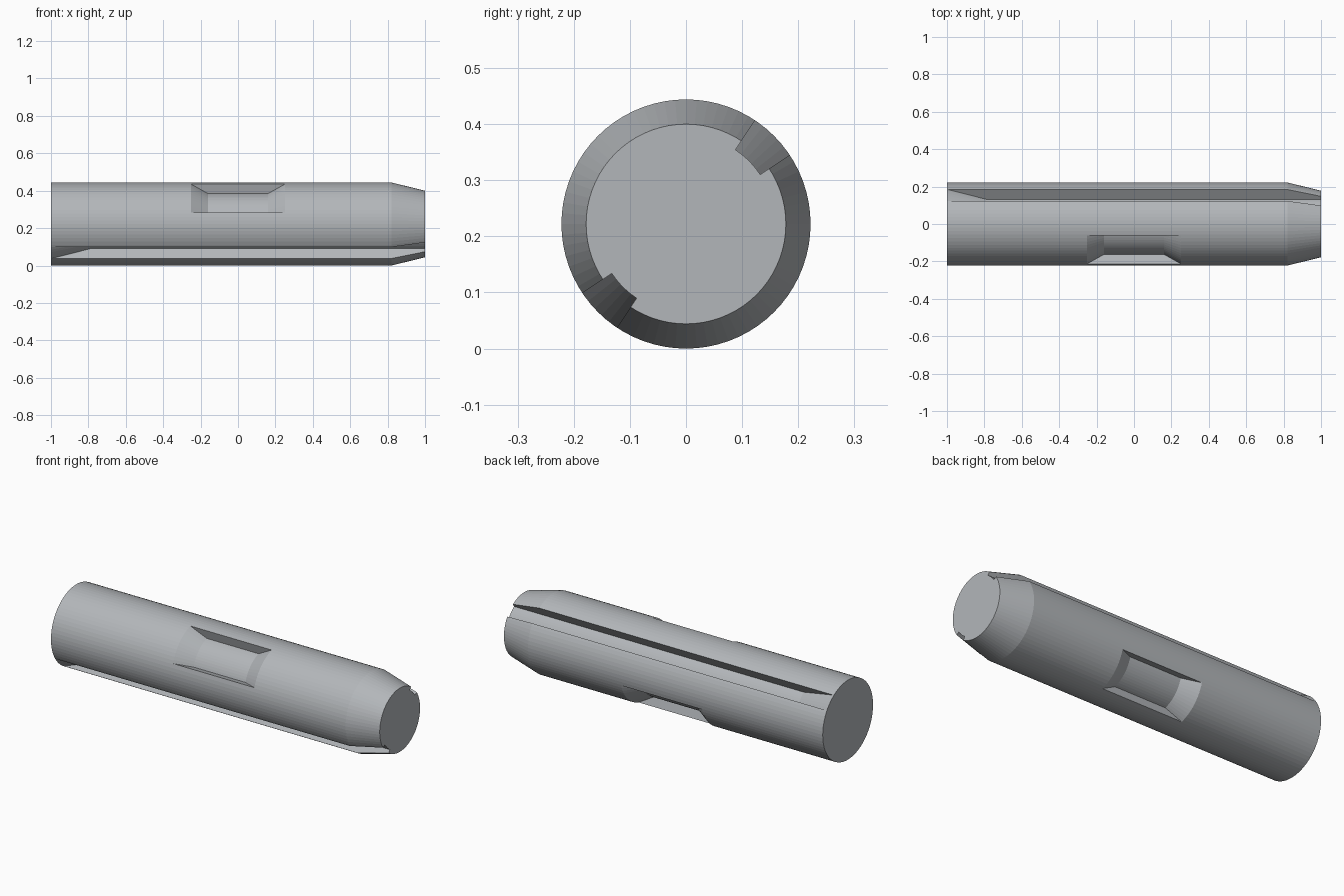
import bpy, bmesh, math

if "Cube" in bpy.data.objects:
    bpy.data.objects.remove(bpy.data.objects["Cube"])

R = 0.222           # body radius, also the height of the axis
NOSE_R = 0.178      # radius at the chamfered end
SEGMENTS = 72

steel = bpy.data.materials.new("steel grey")
steel.use_nodes = True
steel.diffuse_color = (0.45, 0.47, 0.49, 1)
steel.node_tree.nodes["Principled BSDF"].inputs["Base Color"].default_value = (0.45, 0.47, 0.49, 1)


def sweep(name, profile, start, end, steps, full=False):
    """Turn an (x, radius) profile about the long axis; angles run from +y to +z."""
    bm = bmesh.new()
    rings = []
    for i in range(steps if full else steps + 1):
        a = math.radians(start + (end - start) * i / steps)
        rings.append([bm.verts.new((x, r * math.cos(a), R + r * math.sin(a)))
                      for x, r in profile])
    n = len(profile)
    for i in range(steps):
        p, q = rings[i], rings[(i + 1) % len(rings)]
        for j in range(n - 1 if full else n):
            k = (j + 1) % n
            bm.faces.new((p[j], p[k], q[k], q[j]))
    if full:        # round end faces
        bm.faces.new([ring[0] for ring in rings])
        bm.faces.new([ring[-1] for ring in rings])
    else:           # sector side faces
        bm.faces.new(rings[0])
        bm.faces.new(rings[-1])
    bmesh.ops.recalc_face_normals(bm, faces=bm.faces)
    mesh = bpy.data.meshes.new(name)
    bm.to_mesh(mesh)
    bm.free()
    mesh.materials.append(steel)
    obj = bpy.data.objects.new(name, mesh)
    bpy.context.collection.objects.link(obj)
    return obj


def cut(target, cutter):
    mod = target.modifiers.new(cutter.name, 'BOOLEAN')
    mod.operation = 'DIFFERENCE'
    mod.solver = 'EXACT'
    mod.object = cutter
    bpy.context.view_layer.objects.active = target
    bpy.ops.object.modifier_apply(modifier=mod.name)
    bpy.data.objects.remove(cutter)


# Round pin with a chamfered nose
pin = sweep("pin_body", [(-1, R), (0.82, R), (1, NOSE_R)], 0, 360, SEGMENTS, full=True)

# Long grooves that ramp out at the blunt end
groove = [(-1.257, 0.3), (-0.79, 0.159), (1.1, 0.159), (1.1, 0.3)]
for centre in (45, 225):
    cut(pin, sweep("groove_cutter", groove, centre - 11.3, centre + 11.3, 5))

# Shallow pockets with sloping ends at mid-length
pocket = [(-0.386, 0.3), (-0.16, 0.169), (0.16, 0.169), (0.386, 0.3)]
for centre in (135, 315):
    cut(pin, sweep("pocket_cutter", pocket, centre - 29, centre + 29, 12))
